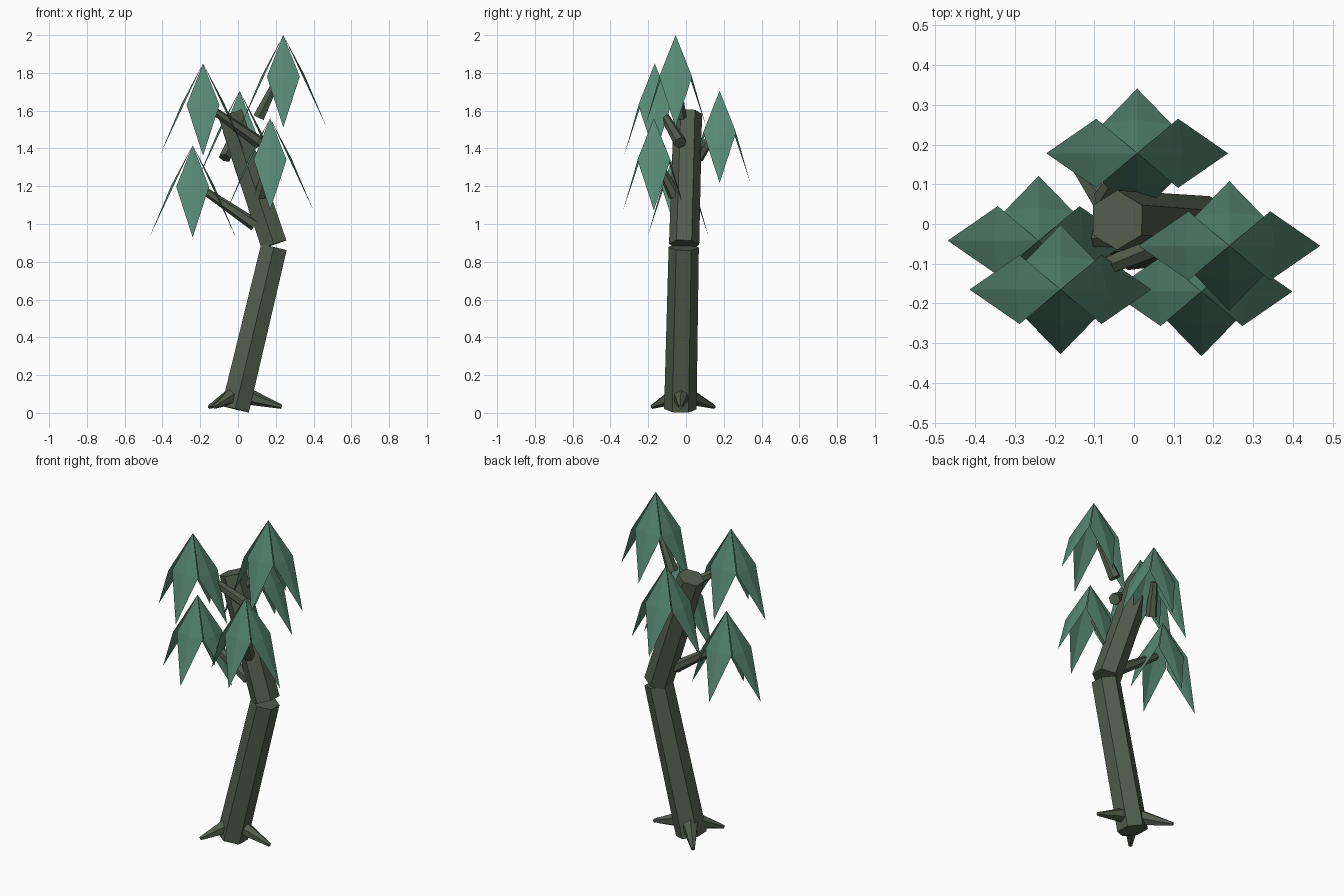
import bpy, bmesh, math
from mathutils import Vector

if "Cube" in bpy.data.objects:
    bpy.data.objects.remove(bpy.data.objects["Cube"])


def material(name, color):
    m = bpy.data.materials.new(name)
    m.diffuse_color = (*color, 1)
    m.use_nodes = True
    m.node_tree.nodes["Principled BSDF"].inputs["Base Color"].default_value = m.diffuse_color
    return m


bark = material("bark brown green", (0.085, 0.11, 0.075))
foliage = material("leaf green", (0.095, 0.245, 0.175))


def finish(bm, name, mat):
    me = bpy.data.meshes.new(name)
    bm.to_mesh(me)
    bm.free()
    me.materials.append(mat)
    ob = bpy.data.objects.new(name, me)
    bpy.context.collection.objects.link(ob)
    return ob


def limb(name, start, end, r0, r1, spin=0.0):
    """Six-sided tapered log with caps square to its axis."""
    a, b = Vector(start), Vector(end)
    axis = (b - a).normalized()
    side = Vector((0, 1, 0))
    if abs(axis.z) < 0.7:
        side = Vector((0, 0, 1))
    u = (side - axis * side.dot(axis)).normalized()
    v = axis.cross(u)
    bm = bmesh.new()
    rings = []
    for c, r in ((a, r0), (b, r1)):
        rings.append([bm.verts.new(c + r * (math.cos(t) * u + math.sin(t) * v))
                      for t in (spin + math.tau * i / 6 for i in range(6))])
    low, high = rings
    for i in range(6):
        j = (i + 1) % 6
        bm.faces.new((low[i], low[j], high[j], high[i]))
    bm.faces.new(low[::-1])
    bm.faces.new(high)
    return finish(bm, name, bark)


def leaf_cluster(name, apex):
    """Four drooping folded kite leaves hanging from one point."""
    bm = bmesh.new()
    apex = Vector(apex)
    for d, reach in (((1, 0), 0.229), ((0, 1), 0.163), ((-1, 0), 0.229), ((0, -1), 0.163)):
        out = Vector((d[0], d[1], 0))
        across = Vector((-d[1], d[0], 0))
        drop = 0.488
        tip = out * reach - Vector((0, 0, drop))
        mid = tip * 0.45
        ridge = mid + (out * drop + Vector((0, 0, reach))).normalized() * 0.012
        top, end, crest, left, right = [bm.verts.new(apex + p) for p in (
            Vector(), tip, ridge, mid + across * 0.087, mid - across * 0.087)]
        for f in ((top, crest, left), (top, right, crest),
                  (crest, end, left), (crest, right, end)):
            bm.faces.new(f)
    return finish(bm, name, foliage)


# Bent trunk in two logs
limb("lower_trunk", (-0.015, -0.03, 0.02), (0.19, -0.012, 0.877), 0.086, 0.080)
limb("upper_trunk", (0.19, -0.01, 0.892), (-0.042, 0.01, 1.585), 0.080, 0.075)

# Roots
for i, tip in enumerate([(0.232, -0.03, 0.032), (-0.125, -0.18, 0.032), (-0.152, 0.15, 0.032)]):
    limb(f"root_{i + 1}", (-0.005, -0.025, 0.105), tip, 0.055, 0.011)

# Branches: start, end, and the leaf apex above each
branches = [
    ((0.11, -0.03, 1.565), (0.205, -0.05, 1.76), (0.24, -0.055, 2.0)),
    ((0.115, -0.03, 1.43), (-0.15, -0.14, 1.615), (-0.185, -0.165, 1.85)),
    ((-0.07, 0.06, 1.35), (-0.01, 0.16, 1.50), (0.008, 0.178, 1.705)),
    ((0.115, -0.06, 1.15), (0.16, -0.15, 1.33), (0.17, -0.17, 1.56)),
    ((0.09, -0.03, 0.995), (-0.19, -0.04, 1.185), (-0.24, -0.042, 1.417)),
]
for i, (start, end, apex) in enumerate(branches):
    limb(f"branch_{i + 1}", start, end, 0.034, 0.02)
    leaf_cluster(f"leaf_cluster_{i + 1}", apex)
